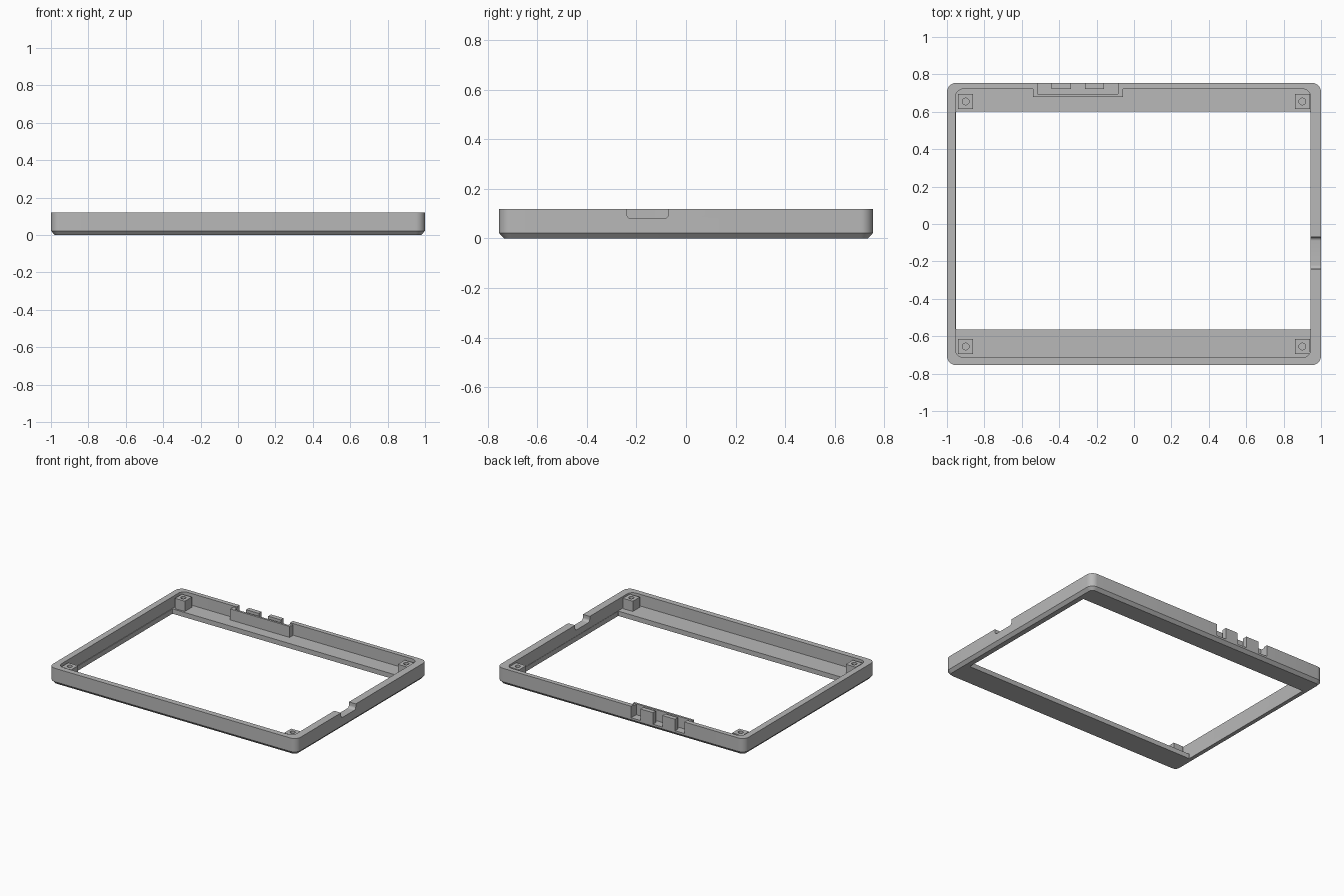
import bpy, bmesh, math
from mathutils import Matrix, Vector

old = bpy.data.objects.get("Cube")
if old:
    bpy.data.objects.remove(old, do_unlink=True)

grey = bpy.data.materials.new("plain_grey")
grey.use_nodes = True
COLOUR = (0.48, 0.48, 0.48, 1)
grey.diffuse_color = COLOUR
grey.node_tree.nodes["Principled BSDF"].inputs["Base Color"].default_value = COLOUR

HEIGHT, FLOOR, CHAMFER = 0.12, 0.035, 0.022


def make(name, bm):
    bmesh.ops.recalc_face_normals(bm, faces=bm.faces)
    mesh = bpy.data.meshes.new(name)
    bm.to_mesh(mesh)
    bm.free()
    mesh.materials.append(grey)
    ob = bpy.data.objects.new(name, mesh)
    bpy.context.collection.objects.link(ob)
    return ob


def box(name, x0, x1, y0, y1, z0, z1):
    bm = bmesh.new()
    size = Matrix.Diagonal((x1 - x0, y1 - y0, z1 - z0, 1))
    mid = Matrix.Translation(((x0 + x1) / 2, (y0 + y1) / 2, (z0 + z1) / 2))
    bmesh.ops.create_cube(bm, size=1, matrix=mid @ size)
    return make(name, bm)


def rounded_rect(x0, x1, y0, y1, r, steps=8):
    """Outline points, anticlockwise from the +x +y corner."""
    corners = [(x1 - r, y1 - r), (x0 + r, y1 - r), (x0 + r, y0 + r), (x1 - r, y0 + r)]
    return [(cx + r * math.cos(a), cy + r * math.sin(a))
            for k, (cx, cy) in enumerate(corners)
            for a in [(k + i / steps) * math.pi / 2 for i in range(steps + 1)]]


def cut(ob, cutters):
    """Subtract the cutters from an object, then discard them."""
    for c in cutters:
        c.hide_render = True
        mod = ob.modifiers.new("cut", 'BOOLEAN')
        mod.operation, mod.solver, mod.object = 'DIFFERENCE', 'EXACT', c
    graph = bpy.context.evaluated_depsgraph_get()
    result = bpy.data.meshes.new_from_object(ob.evaluated_get(graph))
    ob.modifiers.clear()
    ob.data = result
    for c in cutters:
        bpy.data.objects.remove(c, do_unlink=True)
    result.shade_smooth()
    result.set_sharp_from_angle(angle=math.radians(25))


# Frame: a closed sweep of rounded outlines round the section of the wall and lip
outer = rounded_rect(-1, 1, -0.755, 0.755, 0.05)
base = rounded_rect(-0.98, 0.98, -0.735, 0.735, 0.03)
cavity = rounded_rect(-0.955, 0.945, -0.714, 0.722, 0.045)
opening = rounded_rect(-0.951, 0.943, -0.565, 0.602, 0.005)
section = [(base, 0), (outer, CHAMFER), (outer, HEIGHT),
           (cavity, HEIGHT), (cavity, FLOOR), (opening, FLOOR), (opening, 0)]
bm = bmesh.new()
rings = [[bm.verts.new((x, y, z)) for x, y in outline] for outline, z in section]
for a, b in zip(rings, rings[1:] + rings[:1]):
    for i in range(len(a)):
        j = (i + 1) % len(a)
        bm.faces.new((a[i], a[j], b[j], b[i]))
frame = make("frame", bm)

# Side notch with rounded lower corners
bm = bmesh.new()
outline = rounded_rect(-0.24, -0.07, 0.08, 0.2, 0.02)
side = bm.faces.new([bm.verts.new((0.9, y, z)) for y, z in outline])
ext = bmesh.ops.extrude_face_region(bm, geom=[side])["geom"]
bmesh.ops.translate(bm, vec=Vector((0.2, 0, 0)),
                    verts=[v for v in ext if isinstance(v, bmesh.types.BMVert)])
cutters = [make("notch_cutter", bm)]

# Gaps in the back wall that leave two teeth standing
for x0, x1 in ((-0.515, -0.44), (-0.337, -0.262), (-0.16, -0.085)):
    cutters.append(box("slot_cutter", x0, x1, 0.7, 0.8, FLOOR + 0.001, 0.2))
cut(frame, cutters)

# Screen plate behind the teeth, with end pieces joining it to the wall
box("slot_plate", -0.54, -0.06, 0.68, 0.695, FLOOR - 0.01, 0.115)
for name, x0, x1 in (("plate_end_right", -0.54, -0.515), ("plate_end_left", -0.085, -0.06)):
    box(name, x0, x1, 0.69, 0.73, FLOOR - 0.01, 0.112)

# Screw posts in the four corners
for sx, xname in ((-1, "right"), (1, "left")):
    for sy, yname in ((-1, "front"), (1, "back")):
        x, y = sx * 0.9, sy * 0.655
        post = box(f"{yname}_{xname}_post", x - 0.04, x + 0.04, y - 0.04, y + 0.04,
                   FLOOR - 0.01, 0.11)
        bm = bmesh.new()
        bmesh.ops.create_cone(bm, cap_ends=True, segments=24, radius1=0.018, radius2=0.018,
                              depth=0.12, matrix=Matrix.Translation((x, y, FLOOR + 0.065)))
        cut(post, [make("hole_cutter", bm)])
